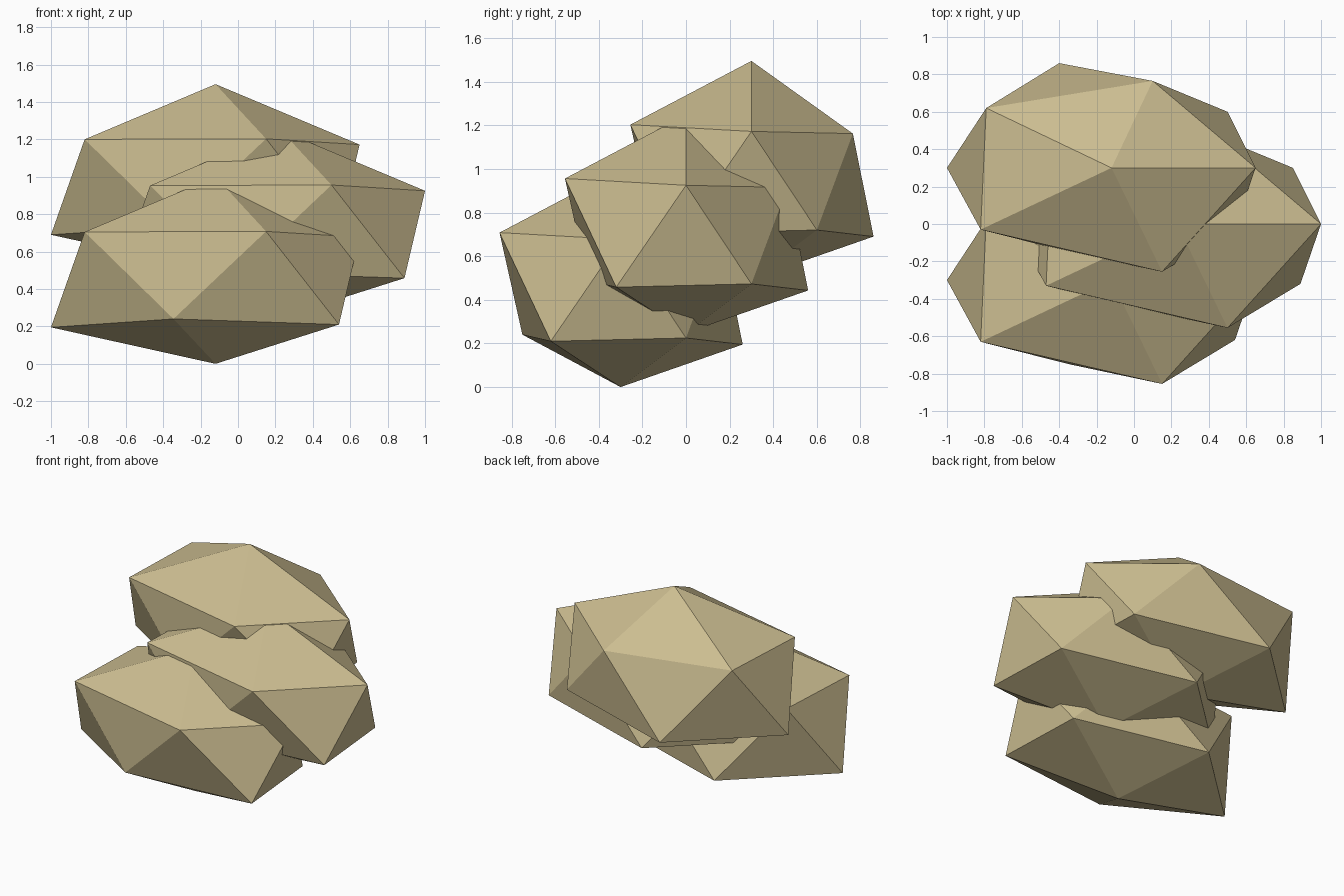
import bpy
import bmesh
from mathutils import Vector

cube = bpy.data.objects.get("Cube")
if cube:
    bpy.data.objects.remove(cube, do_unlink=True)

# Single sandstone colour
stone = bpy.data.materials.new("sandstone tan")
stone.use_nodes = True
tan = (0.61, 0.515, 0.285, 1.0)
stone.diffuse_color = tan
bsdf = next(n for n in stone.node_tree.nodes if n.type == 'BSDF_PRINCIPLED')
bsdf.inputs["Base Color"].default_value = tan
bsdf.inputs["Roughness"].default_value = 0.9

# Irregular twenty-sided boulder: two poles and two staggered rings of five
bottom_pole = (-0.12, -0.3, 0.0)
lower_ring = [(-1.0, -0.3, 0.195), (-0.345, -0.75, 0.24), (0.54, -0.62, 0.21),
              (0.5, 0.0, 0.225), (-0.4, 0.26, 0.195)]
upper_ring = [(-0.82, -0.63, 0.705), (0.15, -0.855, 0.708), (0.65, -0.3, 0.677),
              (0.1, 0.165, 0.667), (-0.79, 0.02, 0.71)]
top_pole = (-0.12, -0.3, 1.0)


def build_boulder_mesh():
    bm = bmesh.new()
    bottom = bm.verts.new(bottom_pole)
    top = bm.verts.new(top_pole)
    low = [bm.verts.new(p) for p in lower_ring]
    high = [bm.verts.new(p) for p in upper_ring]
    for i in range(5):
        j = (i + 1) % 5
        bm.faces.new((bottom, low[j], low[i]))
        bm.faces.new((low[i], low[j], high[i]))
        bm.faces.new((low[j], high[j], high[i]))
        bm.faces.new((high[i], high[j], top))
    bmesh.ops.recalc_face_normals(bm, faces=bm.faces[:])
    mesh = bpy.data.meshes.new("boulder")
    bm.to_mesh(mesh)
    bm.free()
    mesh.materials.append(stone)
    return mesh


# Three copies of the boulder piled as a leaning stack
boulder = build_boulder_mesh()
stack = {
    "lower_rock": Vector((0, 0, 0)),
    "middle_rock": Vector((0.35, 0.3, 0.248)),
    "upper_rock": Vector((0, 0.6, 0.495)),
}
for name, offset in stack.items():
    rock = bpy.data.objects.new(name, boulder)
    rock.location = offset
    bpy.context.collection.objects.link(rock)
